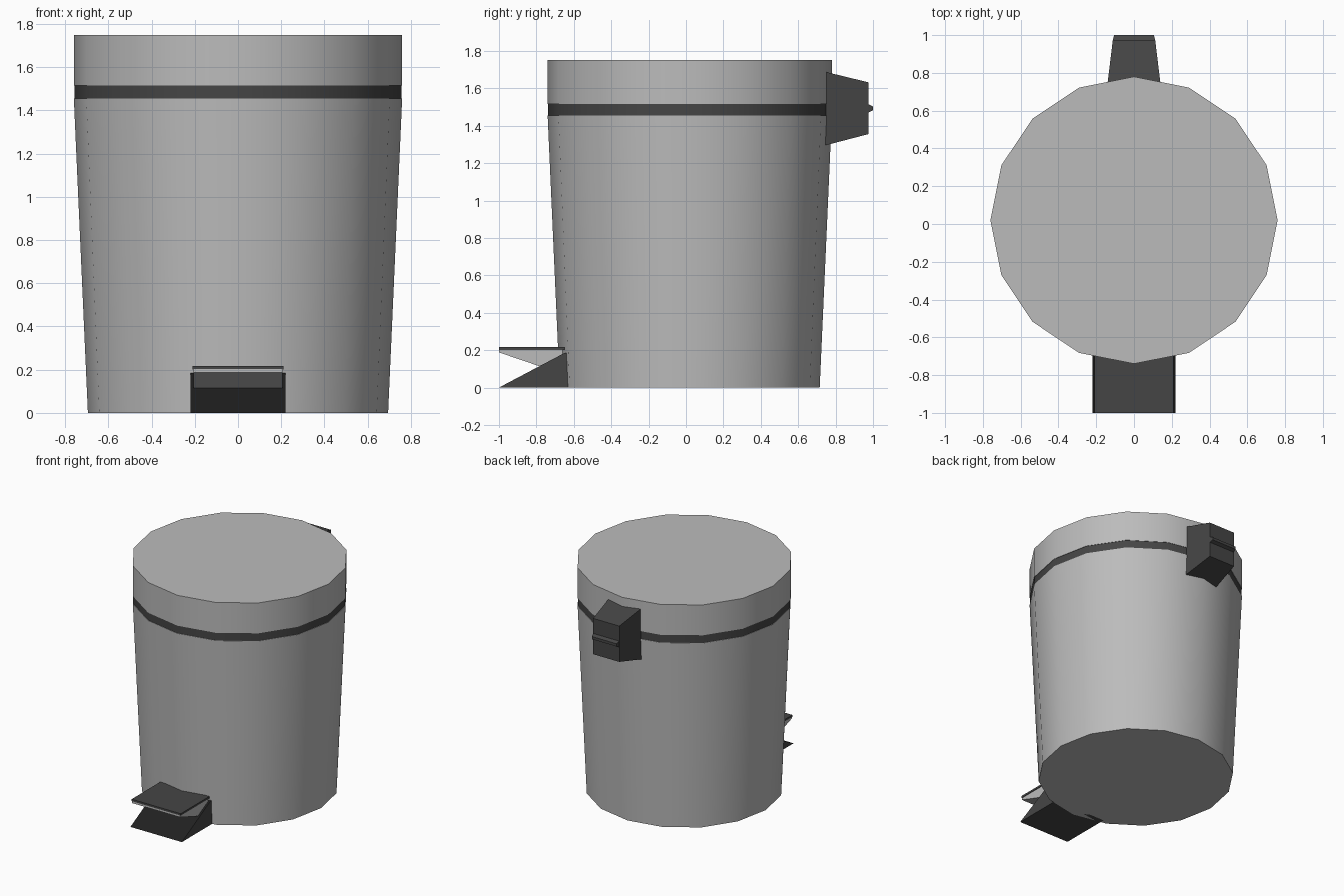
import bpy, bmesh, math

if "Cube" in bpy.data.objects:
    bpy.data.objects.remove(bpy.data.objects["Cube"])

def material(name, v):
    m = bpy.data.materials.new(name)
    m.diffuse_color = (v, v, v, 1)
    m.use_nodes = True
    m.node_tree.nodes["Principled BSDF"].inputs["Base Color"].default_value = m.diffuse_color
    return m

GREY = material("light_grey", 0.50)
DARK = material("dark_grey", 0.06)
BLACK = material("near_black", 0.015)

def finish(name, bm, mats, smooth=False):
    bmesh.ops.recalc_face_normals(bm, faces=bm.faces)
    me = bpy.data.meshes.new(name)
    bm.to_mesh(me)
    bm.free()
    for m in mats:
        me.materials.append(m)
    ob = bpy.data.objects.new(name, me)
    bpy.context.collection.objects.link(ob)
    if smooth:
        bpy.ops.object.select_all(action='DESELECT')
        ob.select_set(True)
        bpy.context.view_layer.objects.active = ob
        bpy.ops.object.shade_smooth_by_angle(angle=math.radians(35))
    return ob

def drum(name, rings, mat, cy=0.02, sides=16):
    """Closed 16-sided solid through (radius, z) rings."""
    bm = bmesh.new()
    loops = [[bm.verts.new((r * math.cos(math.tau * i / sides),
                            cy + r * math.sin(math.tau * i / sides), z))
              for i in range(sides)] for r, z in rings]
    for a, b in zip(loops, loops[1:]):
        for i in range(sides):
            j = (i + 1) % sides
            bm.faces.new((a[i], a[j], b[j], b[i]))
    bm.faces.new(loops[0])
    bm.faces.new(loops[-1])
    return finish(name, bm, [mat], True)

def prism(name, profile, mats, rule=None):
    """Side profile of (y, z, half width) points, closed across x."""
    bm = bmesh.new()
    left = [bm.verts.new((-w, y, z)) for y, z, w in profile]
    right = [bm.verts.new((w, y, z)) for y, z, w in profile]
    bm.faces.new(left)
    bm.faces.new(right)
    n = len(profile)
    for i in range(n):
        j = (i + 1) % n
        bm.faces.new((left[i], left[j], right[j], right[i]))
    bmesh.ops.recalc_face_normals(bm, faces=bm.faces)
    if rule:
        for f in bm.faces:
            f.material_index = rule(f)
    return finish(name, bm, mats)

# Bin: tapered body, dark seam band, straight lid
drum("bin_body", [(0.695, 0), (0.76, 1.455)], GREY)
drum("seam_band", [(0.757, 1.45), (0.757, 1.52)], DARK)
drum("lid", [(0.76, 1.515), (0.76, 1.75)], GREY)

# Pedal: base wedge with black slope, light lever, dark tread
def wedge(name, w, dz):
    return [(-1.0, 0, w), (-0.60, 0, w), (-0.60, 0.185 + dz, w), (-0.65, 0.185 + dz, w)]
prism("pedal_base", wedge("pedal_base", 0.22, 0), [DARK, BLACK],
      lambda f: 1 if f.normal.y < -0.1 and f.normal.z > 0.1 else 0)
prism("pedal_lever", [(-1.0, 0.203, 0.205), (-1.0, 0.188, 0.205),
                      (-0.66, 0.072, 0.205), (-0.66, 0.203, 0.205)], [GREY])
prism("pedal_tread", [(-1.0, 0.202, 0.21), (-0.65, 0.202, 0.21),
                      (-0.65, 0.217, 0.21), (-1.0, 0.217, 0.21)], [DARK])

# Rear hinge block with a raised rib
prism("hinge_block", [(0.745, 1.295, 0.14), (0.975, 1.355, 0.112),
                      (0.975, 1.632, 0.112), (0.745, 1.688, 0.14)], [DARK])
prism("hinge_rib", [(0.97, 1.468, 0.112), (1.0, 1.482, 0.106),
                    (1.0, 1.503, 0.106), (0.97, 1.518, 0.112)], [DARK])
